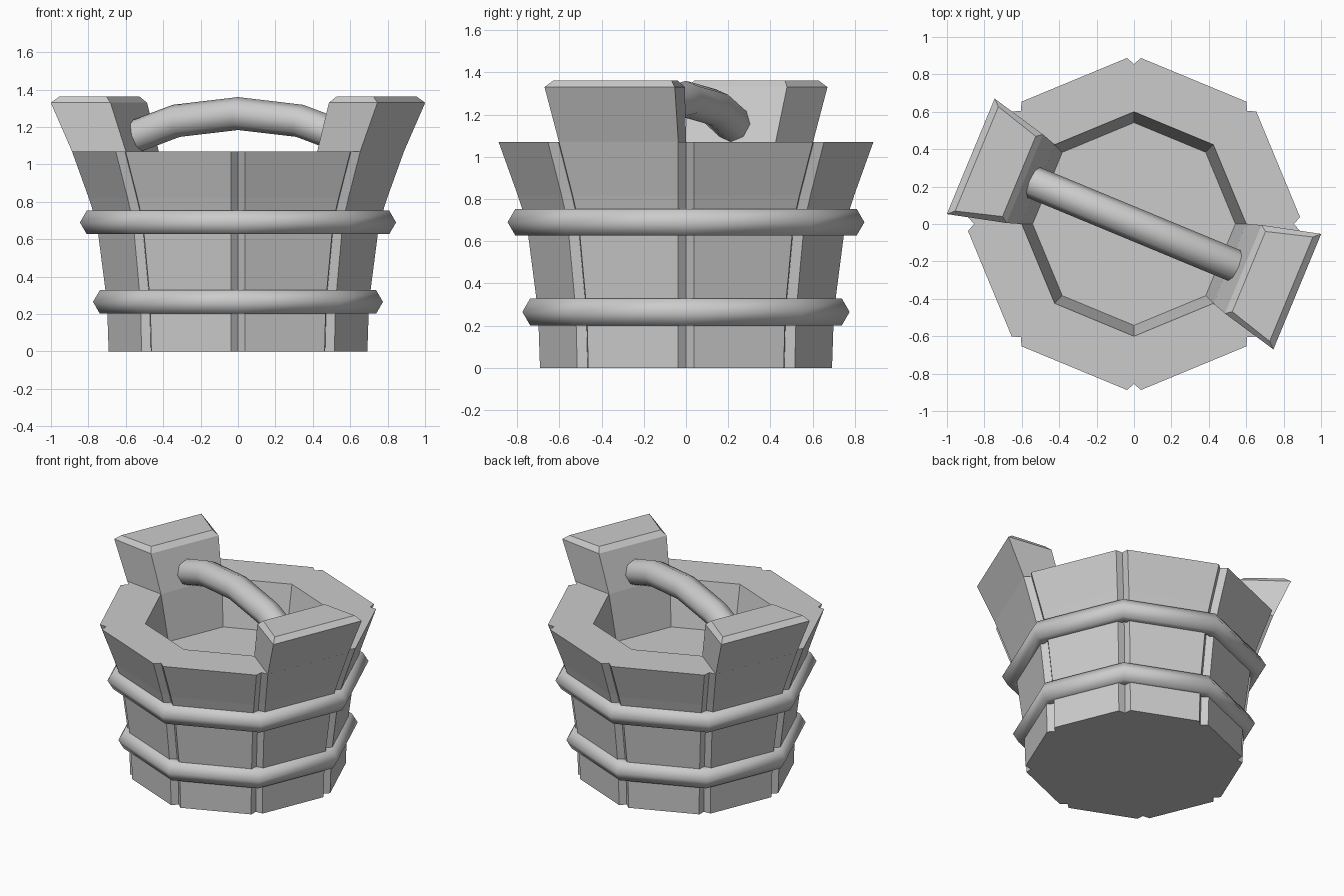
import bpy, bmesh
from math import sin, cos, tan, pi, radians
from mathutils import Vector

if "Cube" in bpy.data.objects:
    bpy.data.objects.remove(bpy.data.objects["Cube"])

N = 8
GROOVE, DEPTH = 0.04, 0.048
RIM = 1.07


def polar(r, a, z):
    return Vector((r * cos(a), r * sin(a), z))


def on_side(k, apothem, t, z):
    """Point on octagon side k: outward distance and sideways offset."""
    a = (k + 0.5) * 2 * pi / N
    return Vector((apothem * cos(a) - t * sin(a), apothem * sin(a) + t * cos(a), z))


def make(name, bm, smooth=None):
    bmesh.ops.recalc_face_normals(bm, faces=bm.faces)
    me = bpy.data.meshes.new(name)
    bm.to_mesh(me)
    bm.free()
    ob = bpy.data.objects.new(name, me)
    bpy.context.collection.objects.link(ob)
    if smooth:
        bpy.ops.object.select_all(action='DESELECT')
        ob.select_set(True)
        bpy.context.view_layer.objects.active = ob
        bpy.ops.object.shade_smooth_by_angle(angle=radians(smooth))
    return ob


def loft(bm, rings, start=True, end=True, closed=False):
    """Bridge equal-sized rings of points with quads, optionally capped."""
    vs = [[bm.verts.new(p) for p in ring] for ring in rings]
    n = len(vs[0])
    for a, b in zip(vs, vs[1:] + vs[:1] if closed else vs[1:]):
        for i in range(n):
            j = (i + 1) % n
            bm.faces.new((a[i], a[j], b[j], b[i]))
    if start:
        bm.faces.new(vs[0])
    if end:
        bm.faces.new(vs[-1])
    return vs


# Bucket: staves with V grooves at the corners, rim, inner wall and raised floor
def outer_ring(z, r):
    pts = []
    ap, hw = r * cos(pi / N), r * sin(pi / N) - GROOVE
    for k in range(N):
        pts += [polar(r - DEPTH, k * 2 * pi / N, z),
                on_side(k, ap, -hw, z), on_side(k, ap, hw, z)]
    return pts


profile = [(0, .707), (.265, .716), (.69, .771), (.82, .813), (RIM, .903)]
bm = bmesh.new()
outer = loft(bm, [outer_ring(z, r) for z, r in profile], end=False)[-1]
inner = loft(bm, [[polar(r, k * 2 * pi / N, z) for k in range(N)]
                  for z, r in ((RIM, .60), (.75, .542))], start=False)[0]
for k in range(N):
    m = (k + 1) % N
    a, b, c, d = (outer[(3 * k + i) % (3 * N)] for i in range(4))
    bm.faces.new((b, c, inner[m], inner[k]))
    bm.faces.new((a, b, inner[k]))
    bm.faces.new((c, d, inner[m]))
make("bucket_staves", bm)


# Two tall staves that carry the handle
def stave_ring(k, z, ro, wo, ri, wi):
    return [on_side(k, ro, -wo, z), on_side(k, ro, wo, z),
            on_side(k, ri, wi, z), on_side(k, ri, -wi, z)]


for side, k in (("left", 3), ("right", 7)):
    bm = bmesh.new()
    loft(bm, [stave_ring(k, RIM, .834, .306, .554, .23),
              stave_ring(k, 1.33, .945, .334, .632, .256),
              stave_ring(k, 1.362, .91, .302, .665, .232)])
    make(side + "_tall_stave", bm)

# Two hoops with a six-sided section
for name, z, r in (("lower_hoop", .265, .702), ("upper_hoop", .69, .772)):
    bm = bmesh.new()
    loft(bm, [[polar(r + .073 * cos(j * pi / 3), k * 2 * pi / N, z + .073 * sin(j * pi / 3))
               for j in range(6)] for k in range(N)], False, False, True)
    make(name, bm, 65)

# Arched handle between the tall staves
axis = polar(1, -pi / N, 0)
across = polar(1, pi / 2 - pi / N, 0)
rings = []
for s, z, tilt in ((-.59, 1.152, 19), (-.357, 1.233, 13), (0, 1.272, 0),
                   (.357, 1.233, -13), (.59, 1.152, -19)):
    t = radians(tilt)
    up = Vector((0, 0, 1)) * cos(t) - axis * sin(t)
    rings.append([axis * s + Vector((0, 0, z)) + .088 * (across * cos(j * pi / 4) + up * sin(j * pi / 4))
                  for j in range(8)])
bm = bmesh.new()
loft(bm, rings)
make("handle", bm, 50)
